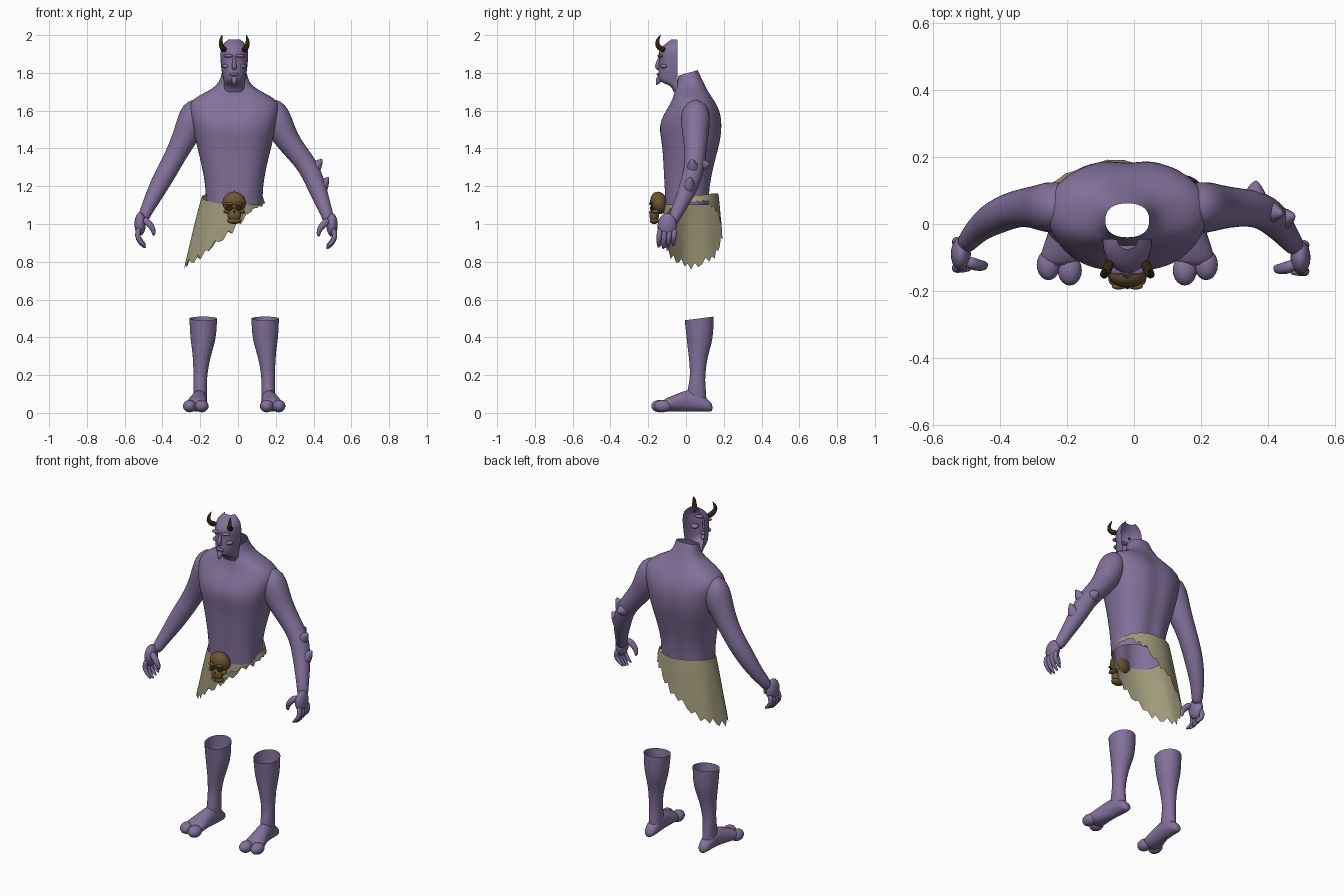
import bpy, bmesh, math
from mathutils import Vector as V

cube = bpy.data.objects.get("Cube")
if cube:
    bpy.data.objects.remove(cube)

CX = -0.02  # body centre line


def material(name, r, g, b):
    m = bpy.data.materials.new(name)
    m.use_nodes = True
    m.diffuse_color = (r, g, b, 1)
    m.node_tree.nodes["Principled BSDF"].inputs["Base Color"].default_value = (r, g, b, 1)
    return m


SKIN = material("purple skin", 0.225, 0.165, 0.325)
CLOTH = material("tan cloth", 0.35, 0.32, 0.195)
BONE = material("brown bone", 0.15, 0.09, 0.032)
DARK = material("dark horn", 0.035, 0.018, 0.006)


def finish(bm, name, mat, subdiv=1):
    bmesh.ops.recalc_face_normals(bm, faces=bm.faces)
    for f in bm.faces:
        f.smooth = True
    me = bpy.data.meshes.new(name)
    bm.to_mesh(me)
    bm.free()
    me.materials.append(mat)
    ob = bpy.data.objects.new(name, me)
    bpy.context.collection.objects.link(ob)
    if subdiv:
        ob.modifiers.new("smooth", "SUBSURF").levels = subdiv
    return ob


def loft(name, rings, mat, wrap=True, caps=(False, False), subdiv=1):
    """Skin a list of point rings into one surface."""
    bm = bmesh.new()
    rows = [[bm.verts.new(p) for p in r] for r in rings]
    n = len(rows[0])
    for a, b in zip(rows, rows[1:]):
        for i in range(n if wrap else n - 1):
            j = (i + 1) % n
            bm.faces.new((a[i], a[j], b[j], b[i]))
    for row, cap in zip((rows[0], rows[-1]), caps):
        if cap:
            bm.faces.new(row)
    return finish(bm, name, mat, subdiv)


def circle(n):
    return [(math.cos(2 * math.pi * i / n), math.sin(2 * math.pi * i / n)) for i in range(n)]


def limb(name, path, radii, mat, n=10, caps=(True, True)):
    """Round tube of varying radius along a path."""
    path = [V(p) for p in path]
    rings = []
    for i, p in enumerate(path):
        t = (path[min(i + 1, len(path) - 1)] - path[max(i - 1, 0)]).normalized()
        u = t.cross(V((0, 1, 0.3))).normalized()
        w = t.cross(u)
        rings.append([p + (u * c + w * s) * radii[i] for c, s in circle(n)])
    return loft(name, rings, mat, caps=caps)


def blob(name, centre, size, mat, tilt=0):
    bm = bmesh.new()
    bmesh.ops.create_uvsphere(bm, u_segments=20, v_segments=12, radius=1)
    ob = finish(bm, name, mat, 0)
    ob.location, ob.scale, ob.rotation_euler = centre, size, (tilt, 0, 0)
    return ob


# Torso: open at the waist and at the neck
torso = []
for z, hw, yf, yb in [(1.10, .15, -.115, .125), (1.2, .152, -.12, .13), (1.3, .17, -.125, .15),
                      (1.4, .195, -.13, .177), (1.46, .21, -.14, .19), (1.52, .222, -.148, .195),
                      (1.58, .238, -.125, .19), (1.64, .245, -.085, .165), (1.68, .19, -.07, .135),
                      (1.715, .115, -.058, .11), (1.75, .078, -.05, .085), (1.80, .066, -.04, .062)]:
    ring = []
    for c, s in circle(32):
        x = hw * math.copysign(abs(c) ** 0.85, c)
        y = (yf + yb) / 2 + (yb - yf) / 2 * math.copysign(abs(s) ** 0.85, s)
        if z < 1.7:  # breastbone and spine grooves
            y -= math.copysign(0.014, s) * math.exp(-(x / 0.03) ** 2) * abs(s)
        ring.append((CX + x, y, z + (0.015 * s if z > 1.74 else 0)))
    torso.append(ring)
loft("torso", torso, SKIN)

# Head: a face shell, open at the back
head = []
for z, hw, yf in [(1.70, .05, -.065), (1.735, .055, -.08), (1.75, .054, -.14), (1.775, .06, -.15),
                  (1.81, .067, -.146), (1.84, .07, -.146), (1.87, .073, -.138), (1.895, .075, -.15),
                  (1.93, .071, -.137), (1.957, .056, -.107), (1.978, .03, -.075)]:
    ring = []
    for i in range(17):
        a = math.pi * i / 16
        ring.append((CX + hw * math.cos(a), -.045 + (yf + .045) * math.sin(a) ** 0.85, z))
    head.append(ring)
loft("head", head, SKIN, wrap=False)
limb("nose", [(CX, -.14, 1.885), (CX, -.15, 1.85), (CX, -.154, 1.83), (CX, -.14, 1.815)],
     [.008, .011, .015, .008], SKIN)
limb("chin_beard", [(CX, -.135, 1.78), (CX, -.148, 1.757), (CX, -.156, 1.735)], [.02, .016, .003], SKIN)
blob("lips", (CX, -.144, 1.792), (.026, .012, .008), SKIN)
for s, side in ((-1, "right"), (1, "left")):
    blob(side + "_brow", (CX + s * .03, -.135, 1.89), (.028, .016, .009), SKIN)
    blob(side + "_cheek", (CX + s * .042, -.115, 1.835), (.022, .022, .012), SKIN)
    limb(side + "_horn", [(CX + s * x, y, z) for x, y, z in
                          [(.05, -.11, 1.92), (.06, -.135, 1.928), (.069, -.152, 1.945),
                           (.072, -.153, 1.967), (.068, -.145, 1.985), (.064, -.133, 2.003)]],
         [.017, .016, .014, .011, .007, .001], DARK)

# Arms
ARM_R = [.035, .078, .08, .068, .058, .056, .053, .043, .034, .03]
ARMS = {
    "right": (-1, [(-.20, .05, 1.65), (-.225, .05, 1.605), (-.25, .05, 1.53), (-.285, .05, 1.45),
                   (-.33, .05, 1.365), (-.37, .04, 1.29), (-.415, .02, 1.21), (-.455, -.005, 1.13),
                   (-.488, -.04, 1.065), (-.51, -.07, 1.01)]),
    "left": (1, [(.16, .05, 1.65), (.185, .05, 1.605), (.215, .05, 1.53), (.255, .05, 1.45),
                 (.315, .05, 1.375), (.375, .045, 1.30), (.412, .02, 1.21), (.442, -.015, 1.13),
                 (.468, -.05, 1.06), (.488, -.075, 1.0)]),
}
for side, (s, path) in ARMS.items():
    limb(side + "_arm", path, ARM_R, SKIN, 14)
    w = V(path[-2])

    def at(out, y, z):
        return w + V((s * out, y, z))

    blob(side + "_palm", at(.03, -.05, -.065), (.03, .05, .062), SKIN)
    for i in range(4):
        y = -.088 + .026 * i
        d = .008 * abs(i - 1)
        limb(f"{side}_finger_{i + 1}", [at(.035, y, -.08), at(.048, y - .004, -.125),
                                       at(.032, y - .006, -.165 + d), at(-.002, y - .008, -.195 + d)],
             [.016, .016, .014, .006], SKIN, 8)
    limb(side + "_thumb", [at(.015, -.07, -.035), at(-.02, -.085, -.065), at(-.042, -.085, -.095),
                           at(-.042, -.08, -.13)], [.022, .02, .016, .007], SKIN, 8)

# Torn skin flaps on the left elbow and forearm
for i, (base, tip) in enumerate([((.385, .04, 1.27), (.447, .03, 1.345)),
                                 ((.36, .06, 1.31), (.365, .132, 1.315)),
                                 ((.425, .01, 1.17), (.481, .025, 1.25))]):
    base, tip = V(base), V(tip)
    limb(f"left_elbow_flap_{i + 1}", [base, base.lerp(tip, .55), tip], [.046, .033, .004], SKIN)

# Lower legs and two-toed feet
for s, side in ((-1, "right"), (1, "left")):
    leg = []
    for z, x, hw, yf, yb in [(.04, .178, .035, .02, .11), (.09, .18, .037, .0, .108),
                             (.14, .18, .036, .012, .104), (.2, .18, .036, .024, .1),
                             (.3, .172, .047, .014, .115), (.36, .166, .062, .006, .135),
                             (.42, .164, .071, .0, .146), (.5, .164, .074, -.008, .148)]:
        leg.append([(CX + s * (x + hw * c), (yf + yb) / 2 + (yb - yf) / 2 * d,
                     z + (.01 * d if z > .45 else 0)) for c, d in circle(20)])
    loft(side + "_lower_leg", leg, SKIN)
    foot = []
    for y, x, hw, top in [(.142, .18, .018, .045), (.12, .18, .035, .07), (.07, .18, .04, .11),
                          (.01, .185, .042, .128), (-.04, .193, .05, .105),
                          (-.09, .2, .062, .085), (-.13, .203, .06, .068)]:
        foot.append([(CX + s * (x + hw * c), y, .006 + (top - .006) * (.5 + .5 * d))
                     for c, d in circle(14)])
    loft(side + "_foot", foot, SKIN, caps=(True, True))
    for part, x, y, r in (("inner_toe", .172, -.138, .036), ("outer_toe", .236, -.122, .035)):
        blob(f"{side}_{part}", (CX + s * x, y, .036), (r, .046, .033), SKIN)

# Ragged loincloth, longest on the right hip
rows = [[] for _ in range(6)]
for i, (c, s) in enumerate(circle(56)):
    x = -.03 + .162 * c
    top = 1.128 + .03 * s + .015 * abs(c)
    jag = (0, .03, .012, .045, .018, .008, .035)[i % 7]
    hem = min(.985 + 1.18 * x + jag, top - .025 - .3 * jag)
    for k, row in enumerate(rows):
        z = top + (hem - top) * k / 5
        fall = (top - z) ** 0.9
        fold = 1 + .05 * fall * math.sin(i * 0.9)
        row.append((-.03 + (.162 + .22 * fall) * c * fold,
                    .027 + (.145 + (.08 if s > 0 else .02) * fall) * s * fold, z))
loft("loincloth", rows, CLOTH, subdiv=0)

# Skull buckle
blob("skull_cranium", (CX, -.143, 1.112), (.062, .046, .06), BONE, .25)
blob("skull_muzzle", (CX, -.168, 1.048), (.036, .026, .038), BONE)
blob("skull_jaw", (CX, -.168, 1.017), (.038, .024, .017), BONE)
limb("skull_nose_hole", [(CX, -.186, 1.075), (CX, -.193, 1.055)], [.003, .008], DARK, 6)
for s, side in ((-1, "right"), (1, "left")):
    blob(side + "_skull_cheekbone", (CX + s * .041, -.162, 1.066), (.016, .022, .011), BONE)
    blob(side + "_skull_brow", (CX + s * .025, -.186, 1.107), (.022, .01, .008), BONE)
    blob(side + "_skull_eye_socket", (CX + s * .025, -.182, 1.084), (.016, .008, .013), DARK)
